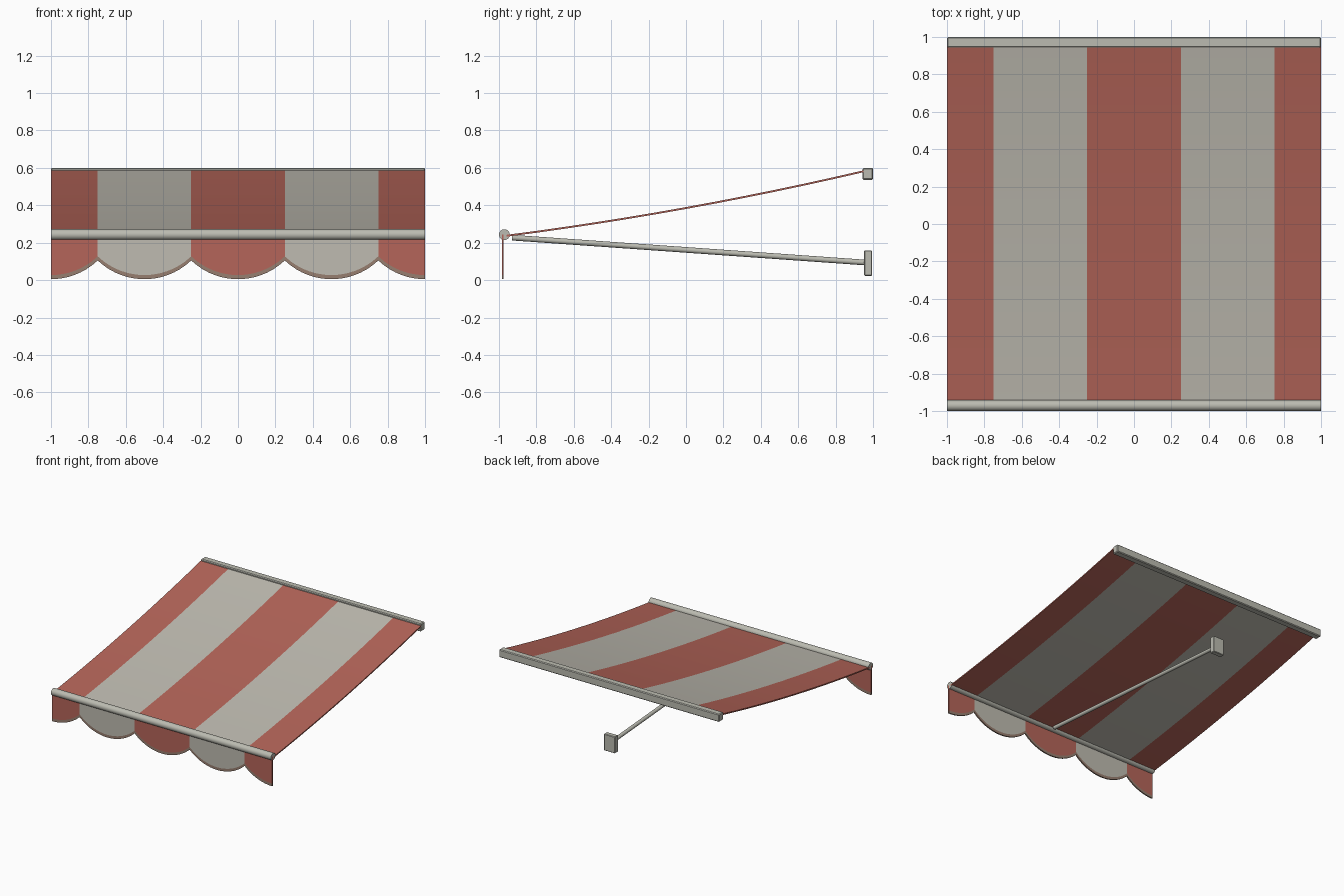
import bpy, bmesh, math
from mathutils import Vector

cube = bpy.data.objects.get("Cube")
if cube:
    bpy.data.objects.remove(cube, do_unlink=True)


def material(name, color):
    m = bpy.data.materials.new(name)
    m.use_nodes = True
    m.diffuse_color = (*color, 1)
    m.node_tree.nodes["Principled BSDF"].inputs["Base Color"].default_value = (*color, 1)
    return m


red = material("red canvas", (0.46, 0.13, 0.10))
cream = material("cream canvas", (0.52, 0.50, 0.44))
trim = material("brown trim", (0.31, 0.21, 0.16))
metal = material("grey metal", (0.50, 0.50, 0.44))


def finish(name, bm, mats, smooth=False):
    bmesh.ops.recalc_face_normals(bm, faces=bm.faces)
    mesh = bpy.data.meshes.new(name)
    bm.to_mesh(mesh)
    bm.free()
    for m in mats:
        mesh.materials.append(m)
    ob = bpy.data.objects.new(name, mesh)
    bpy.context.collection.objects.link(ob)
    if smooth:
        bpy.ops.object.select_all(action="DESELECT")
        ob.select_set(True)
        bpy.context.view_layer.objects.active = ob
        bpy.ops.object.shade_smooth_by_angle(angle=math.radians(35))
    return ob


def box(name, center, size, bevel):
    bm = bmesh.new()
    bmesh.ops.create_cube(bm, size=1)
    for v in bm.verts:
        v.co = Vector(center) + v.co * Vector(size)
    bmesh.ops.bevel(bm, geom=bm.edges[:], offset=bevel, segments=1, affect="EDGES")
    return finish(name, bm, [metal])


def rod(name, start, end, radius, sides):
    a, b = Vector(start), Vector(end)
    bm = bmesh.new()
    bmesh.ops.create_cone(bm, cap_ends=True, segments=sides, radius1=radius,
                          radius2=radius, depth=(b - a).length)
    turn = (b - a).to_track_quat("Z", "Y")
    for v in bm.verts:
        v.co = (a + b) / 2 + turn @ v.co
    return finish(name, bm, [metal], True)


def sheet(name, columns, rows, point, index, mats, offset):
    """Grid of point(x, t), thickened along offset on both sides."""
    bm = bmesh.new()
    grids = []
    for side in (1, -1):
        grids.append([[bm.verts.new(Vector(point(x, t)) + Vector(offset) * side)
                       for t in rows] for x in columns])
    nx, nt = len(columns) - 1, len(rows) - 1

    def quad(verts, i, j):
        bm.faces.new(verts).material_index = index((columns[i] + columns[i + 1]) / 2, j)

    for i in range(nx):
        for g in grids:
            for j in range(nt):
                quad((g[i][j], g[i + 1][j], g[i + 1][j + 1], g[i][j + 1]), i, j)
        for j, row in ((0, 0), (nt, nt - 1)):
            quad((grids[0][i][j], grids[0][i + 1][j],
                  grids[1][i + 1][j], grids[1][i][j]), i, row)
    for i, col in ((0, 0), (nx, nx - 1)):
        for j in range(nt):
            quad((grids[0][i][j], grids[0][i][j + 1],
                  grids[1][i][j + 1], grids[1][i][j]), col, j)
    return finish(name, bm, mats, True)


def stripe(x):
    # Half-unit stripes, red in the middle
    return round(x * 2) % 2


# Sagging striped canvas
def canvas_point(x, t):
    return x, -0.96 + 1.91 * t, 0.237 + 0.345 * t - 0.1 * t * (1 - t)


sheet("canopy", [-1, -0.75, -0.25, 0.25, 0.75, 1], [j / 12 for j in range(13)],
      canvas_point, lambda x, j: stripe(x), [red, cream], (0, 0, 0.005))


# Scalloped valance with a bound lower edge
def scallop(x):
    d = x - round(x * 2) / 2
    return 0.3675 - math.sqrt(0.3625 ** 2 - d * d)


def valance_point(x, t):
    low = scallop(x)
    z = (low, low + 0.022, 0.245)[t]
    return x, -0.98, z


sheet("valance", [-1 + i / 32 for i in range(65)], [0, 1, 2], valance_point,
      lambda x, j: 2 if j == 0 else stripe(x), [red, cream, trim], (0, 0.005, 0))

# Front bar and wall rail
rod("front_bar", (-1, -0.971, 0.243), (1, -0.971, 0.243), 0.029, 16)
box("wall_rail", (0, 0.972, 0.568), (2, 0.056, 0.064), 0.006)

# Central support arm and its wall plate
rod("support_arm", (0, -0.93, 0.227), (0, 0.96, 0.094), 0.015, 12)
box("wall_plate", (0, 0.974, 0.091), (0.1, 0.042, 0.136), 0.004)
